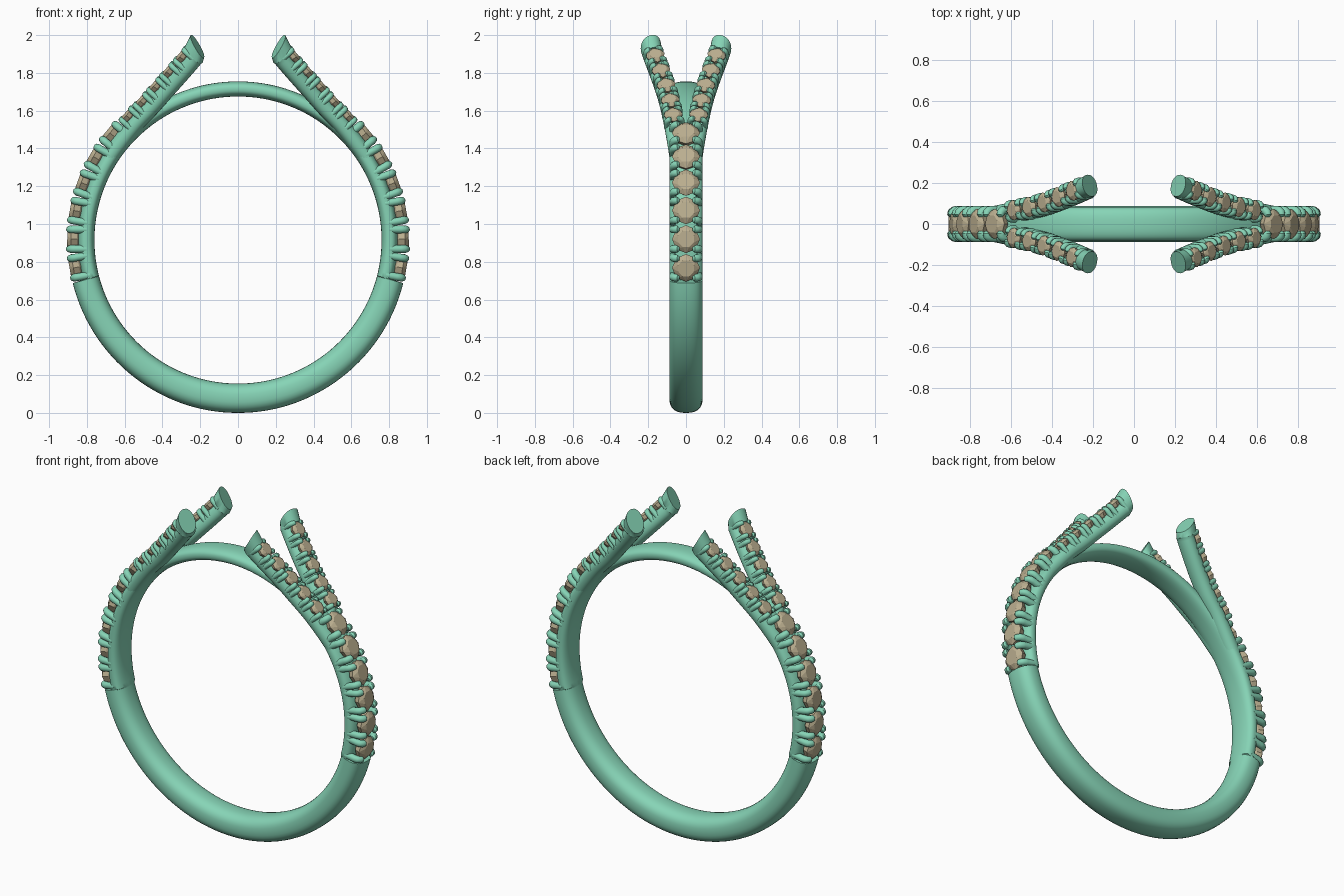
import bpy, bmesh, math
from mathutils import Vector

if "Cube" in bpy.data.objects:
    bpy.data.objects.remove(bpy.data.objects["Cube"])

CZ = 0.915                      # height of the finger hole centre
Y = Vector((0, 1, 0))


def material(name, col):
    m = bpy.data.materials.new(name)
    m.diffuse_color = (*col, 1)
    m.use_nodes = True
    m.node_tree.nodes["Principled BSDF"].inputs["Base Color"].default_value = m.diffuse_color
    return m


METAL = material("green_metal", (0.24, 0.66, 0.47))
STONE = material("tan_stone", (0.50, 0.43, 0.28))


def sweep(bm, rings, n=24, closed=False, power=2.0):
    """Skin superellipse sections given as (centre, half-axis a, half-axis b)."""
    loops = []
    for c, a, b in rings:
        loop = []
        for k in range(n):
            t = 2 * math.pi * k / n
            u, v = math.cos(t), math.sin(t)
            u = math.copysign(abs(u) ** (2 / power), u)
            v = math.copysign(abs(v) ** (2 / power), v)
            loop.append(bm.verts.new(c + a * u + b * v))
        loops.append(loop)
    pairs = list(zip(loops, loops[1:]))
    if closed:
        pairs.append((loops[-1], loops[0]))
    else:
        bm.faces.new(loops[0])
        bm.faces.new(loops[-1])
    for p, q in pairs:
        for k in range(n):
            j = (k + 1) % n
            bm.faces.new((p[k], p[j], q[j], q[k]))


def finish(bm, name, mat, mirror="", smooth=True):
    bmesh.ops.recalc_face_normals(bm, faces=bm.faces)
    me = bpy.data.meshes.new(name)
    bm.to_mesh(me)
    bm.free()
    me.materials.append(mat)
    if smooth:
        me.polygons.foreach_set("use_smooth", [True] * len(me.polygons))
        me.set_sharp_from_angle(angle=math.radians(42))
    ob = bpy.data.objects.new(name, me)
    bpy.context.collection.objects.link(ob)
    if mirror:
        md = ob.modifiers.new("mirror", 'MIRROR')
        md.use_axis = ("x" in mirror, "y" in mirror, False)
        md.use_mirror_merge = False


def add_gem(bm, g, t, s, n, r):
    """Faceted round stone with flat table, girdle and pavilion."""
    rows = []
    for rad, h, turn in ((0.40, -0.75, 0), (0.85, -0.42, 0), (1.0, 0.0, 0),
                         (0.62, 0.27, 0.5)):
        rows.append([bm.verts.new(g + n * (h * r)
                     + (t * math.cos((k + turn) * math.pi / 4)
                        + s * math.sin((k + turn) * math.pi / 4)) * rad * r)
                     for k in range(8)])
    bm.faces.new(rows[0])
    bm.faces.new(rows[3])
    for i in range(2):
        for k in range(8):
            j = (k + 1) % 8
            bm.faces.new((rows[i][k], rows[i][j], rows[i + 1][j], rows[i + 1][k]))
    for k in range(8):
        j = (k + 1) % 8
        bm.faces.new((rows[2][k], rows[2][j], rows[3][k]))
        bm.faces.new((rows[2][j], rows[3][j], rows[3][k]))


def add_prongs(bm, g, t, s, n, off, r, w):
    """Four claws bent over a stone; w is half the width of the setting."""
    prof = ((w, -4.0, 1), (w, -1.0, 1), (w - 0.15 * r, -0.3, 1),
            (w - 0.6 * r, 0.2, 1), (w - 1.2 * r, 0.35, 0.95), (w - 1.65 * r, 0.33, 0.5))
    for ts in (-1, 1):
        for ss in (-1, 1):
            pts = [g + t * (ts * off) + s * (ss * a) + n * (h * r) for a, h, _ in prof]
            rings = []
            for i, p in enumerate(pts):
                d = (pts[min(i + 1, 5)] - pts[max(i - 1, 0)]).normalized()
                k = r * prof[i][2]
                rings.append((p, t * k, d.cross(t).normalized() * k))
            sweep(bm, rings, 10)


def radial(deg):
    a = math.radians(deg)
    return Vector((math.cos(a), 0, math.sin(a)))


# Band: thick below, lowered seat under the large stones, thin bridge on top
def band_section(deg):
    e = math.degrees(math.asin(math.sin(math.radians(deg))))
    if e < -14.5:
        return 0.904 + 0.011 * min(1, (-14.5 - e) / 60), 0.088
    f = min(1, max(0, (e - 43) / 10))
    return 0.848 - 0.008 * f, 0.088 - 0.008 * f


angles = [-90 + 2.5 * i for i in range(144)]
angles += [-14.6, -14.4, 194.4, 194.6]
bm = bmesh.new()
rings = []
for d in sorted(angles):
    outer, hw = band_section(d)
    n = radial(d)
    rings.append((Vector((0, 0, CZ)) + n * (outer + 0.76) / 2, Y * hw, n * (outer - 0.76) / 2))
sweep(bm, rings, 32, True, 2.5)
finish(bm, "ring_band", METAL)

# Six large stones on each shoulder
gems, prongs = bmesh.new(), bmesh.new()
for i in range(6):
    n = radial(-9.6 + 9.9 * i)
    t = Y.cross(n)
    g = Vector((0, 0, CZ)) + n * 0.884
    add_gem(gems, g, t, Y, n, 0.074)
    add_prongs(prongs, g, t, Y, n, 0.052, 0.0205, 0.069)
finish(gems, "shoulder_stones", STONE, "x", False)
finish(prongs, "shoulder_prongs", METAL, "x")

# Split arms, following the line of the small stones
ctrl = [Vector(p) for p in ((0.79, 0.030, 1.30), (0.735, 0.036, 1.39), (0.665, 0.050, 1.485),
                            (0.587, 0.067, 1.58), (0.512, 0.083, 1.657), (0.440, 0.105, 1.737),
                            (0.370, 0.132, 1.815), (0.300, 0.162, 1.895), (0.262, 0.180, 1.942))]


def frame(t):
    t = t.normalized()
    n = Vector((t.z, 0, -t.x)).normalized()
    return t, t.cross(n), n


rings = []
for i in range(1, len(ctrl) - 1):
    p0, p1, p2, p3 = ctrl[i - 1:i + 3] if i + 2 < len(ctrl) else ctrl[i - 1:] + [ctrl[-1] * 2 - ctrl[-2]]
    for k in range(4):
        u = k / 4
        p = 0.5 * (2 * p1 + (p2 - p0) * u + (2 * p0 - 5 * p1 + 4 * p2 - p3) * u * u
                   + (3 * p1 - p0 - 3 * p2 + p3) * u ** 3)
        d = (p2 - p0) * (1 - u) + (p3 - p1) * u
        t, s, n = frame(d)
        rings.append((p - n * 0.066, s * 0.052, n * 0.044))
# Plain lip and slanted end face
t, s, n = frame(ctrl[-1] - ctrl[-3])
rings[-1] = (ctrl[-2] + t * 0.040 - n * 0.066, s * 0.053, n * 0.045)
rings.append((ctrl[-2] + t * 0.043 - n * 0.050, s * 0.054, n * 0.063))
rings.append((Vector((0.215, 0.187, 1.94)), s * 0.055, Vector((0.035, 0, 0.06))))
bm = bmesh.new()
sweep(bm, rings, 24, False, 2.2)
finish(bm, "split_arms", METAL, "xy")

# Five small stones on each arm
gems, prongs = bmesh.new(), bmesh.new()
for i in range(3, 8):
    t, s, n = frame(ctrl[i + 1] - ctrl[i - 1])
    add_gem(gems, ctrl[i], t, s, n, 0.050)
    add_prongs(prongs, ctrl[i], t, s, n, 0.038, 0.0150, 0.040)
finish(gems, "arm_stones", STONE, "xy", False)
finish(prongs, "arm_prongs", METAL, "xy")
